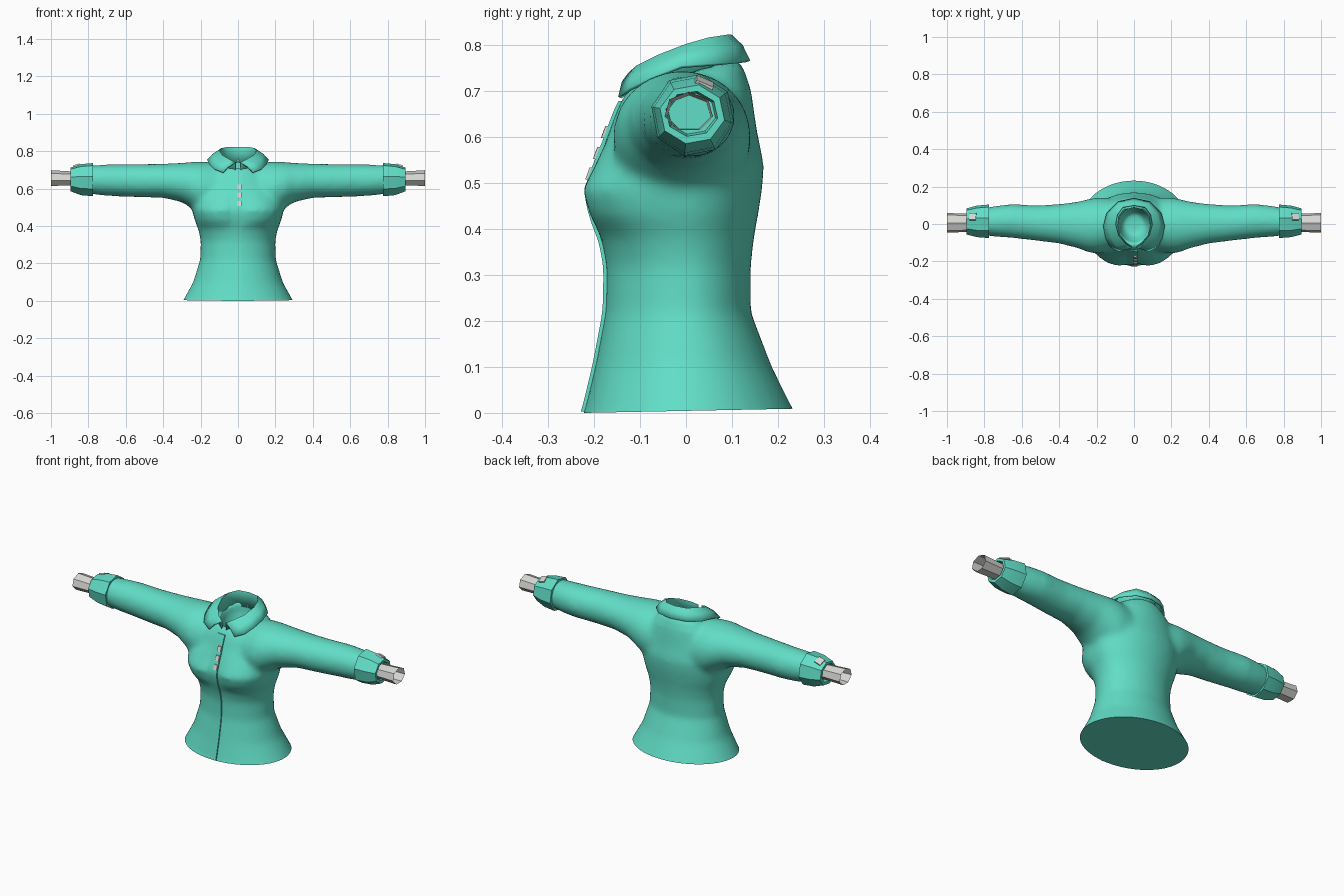
import bpy, bmesh, math
from mathutils import Vector
from mathutils.bvhtree import BVHTree

if "Cube" in bpy.data.objects:
    bpy.data.objects.remove(bpy.data.objects["Cube"])


def material(name, rgb):
    m = bpy.data.materials.new(name)
    m.diffuse_color = (*rgb, 1)
    m.use_nodes = True
    m.node_tree.nodes["Principled BSDF"].inputs["Base Color"].default_value = m.diffuse_color
    return m


TEAL = material("teal cloth", (0.12, 0.73, 0.57))
PALE = material("pale trim", (0.68, 0.68, 0.66))


def finish(bm, name, mat, angle=40, normals=True):
    if normals:
        bmesh.ops.recalc_face_normals(bm, faces=bm.faces)
    me = bpy.data.meshes.new(name)
    bm.to_mesh(me)
    bm.free()
    me.materials.append(mat)
    ob = bpy.data.objects.new(name, me)
    bpy.context.collection.objects.link(ob)
    bpy.ops.object.select_all(action='DESELECT')
    ob.select_set(True)
    bpy.context.view_layer.objects.active = ob
    bpy.ops.object.shade_smooth_by_angle(angle=math.radians(angle))
    return ob


def loft(bm, rings, cap_start=True, cap_end=True, closed=True):
    vs = [[bm.verts.new(p) for p in r] for r in rings]
    n = len(vs[0])
    for a, b in zip(vs, vs[1:]):
        for i in range(n if closed else n - 1):
            j = (i + 1) % n
            bm.faces.new((a[i], a[j], b[j], b[i]))
    if cap_start:
        bm.faces.new(vs[0])
    if cap_end:
        bm.faces.new(vs[-1])


def torso_ring(z, w, front, back, power=2.0, tilt=0.0, dip=0.0, n=32):
    pts = []
    for i in range(n):
        c, s = math.cos(math.tau * i / n), math.sin(math.tau * i / n)
        e = 2 / (power if s < 0 else 2)
        x = w * math.copysign(abs(c) ** e, c)
        y = (back if s > 0 else front) * abs(s) ** e
        if s < 0:
            y += dip * math.exp(-(x / 0.06) ** 2)
        pts.append((x, y, z + tilt * s))
    return pts


def arm_ring(side, x, top, bottom, front, back, n=24, turn=0.0):
    cy, cz = (front + back) / 2, (top + bottom) / 2
    return [(side * x,
             cy + (back - front) / 2 * math.sin(math.tau * i / n + turn),
             cz + (top - bottom) / 2 * math.cos(math.tau * i / n + turn))
            for i in range(n)]


# Torso and sleeves as overlapping closed shells, fused into one skin
TORSO = [(-.06, .335, -.25, .27), (0, .295, -.222, .237), (.1, .24, -.198, .187),
         (.22, .203, -.175, .141), (.32, .2, -.173, .141), (.38, .212, -.185, .148, 2.2),
         (.43, .232, -.22, .157, 2.5, 0, .02), (.485, .245, -.236, .166, 2.6, 0, .025),
         (.54, .25, -.205, .17, 2.4, 0, .012), (.61, .24, -.168, .155),
         (.68, .2, -.15, .142, 2, .02), (.72, .15, -.135, .125, 2, .03),
         (.738, .112, -.122, .11, 2, .03), (.735, .086, -.1, .09, 2, .03),
         (.68, .08, -.09, .085, 2, .01), (.62, .06, -.06, .06)]
SLEEVE = [(.12, .74, .42, -.15, .14), (.2, .744, .46, -.16, .142),
          (.25, .742, .495, -.15, .132), (.3, .738, .527, -.13, .12),
          (.4, .733, .55, -.105, .107), (.52, .731, .553, -.09, .1),
          (.65, .73, .558, -.075, .107), (.72, .728, .562, -.07, .1),
          (.82, .722, .575, -.06, .083)]
bm = bmesh.new()
loft(bm, [torso_ring(*r) for r in TORSO])
for side in (-1, 1):
    loft(bm, [arm_ring(side, *r) for r in SLEEVE])
shell = finish(bm, "shirt_shell", TEAL)
mod = shell.modifiers.new("Fuse", 'REMESH')
mod.mode = 'VOXEL'
mod.voxel_size = 0.013
dg = bpy.context.evaluated_depsgraph_get()
fused = bpy.data.meshes.new_from_object(shell.evaluated_get(dg))
bpy.data.objects.remove(shell)

bm = bmesh.new()
bm.from_mesh(fused)
for _ in range(6):
    bmesh.ops.smooth_vert(bm, verts=[v for v in bm.verts if v.co.z < 0.7 or abs(v.co.x) > 0.15],
                          factor=0.5, use_axis_x=True, use_axis_y=True, use_axis_z=True)
# Trim the hem, slightly higher at the back
cut = bmesh.ops.bisect_plane(bm, geom=bm.verts[:] + bm.edges[:] + bm.faces[:],
                             plane_co=(0, -.22, 0), plane_no=(0, -.02, 1), clear_inner=True)
bmesh.ops.holes_fill(bm, edges=[e for e in bm.edges if e.is_boundary], sides=0)
bmesh.ops.recalc_face_normals(bm, faces=bm.faces)
skin = BVHTree.FromBMesh(bm)
finish(bm, "shirt_body", TEAL, 50)


def front_y(x, z):
    hit = skin.ray_cast(Vector((x, -1, z)), Vector((0, 1, 0)))[0]
    return hit.y if hit else -0.13


# Front overlap with its free edge right of centre
bm = bmesh.new()
rows = []
for i in range(41):
    z = 0.003 + 0.675 * i / 40
    y0, y1 = front_y(-.05, z), front_y(.02, z)
    rows.append([(-.05, y0 + .002, z), (-.015, front_y(-.015, z) - .005, z),
                 (.02, y1 - .008, z), (.02, y1 + .006, z)])
loft(bm, rows)
finish(bm, "front_placket", TEAL)


def plate(bm, centre, size):
    r = bmesh.ops.create_cube(bm, size=1)
    bmesh.ops.scale(bm, vec=size, verts=r['verts'])
    bmesh.ops.translate(bm, vec=centre, verts=r['verts'])


# Front buttons
bm = bmesh.new()
for z in (.52, .565, .61):
    r = bmesh.ops.create_cube(bm, size=1)
    for v in r['verts']:
        px, pz = .008 + v.co.x * .02, z + v.co.z * .026
        v.co = (px, front_y(px, pz) - .009 + v.co.y * .008, pz)
finish(bm, "front_buttons", PALE, 20)

# Cuffs, inner wrist bands and cuff buttons on both arms
CUFF = [(.775, .715, .58, -.055, .08), (.775, .738, .557, -.077, .106),
        (.84, .732, .563, -.072, .1), (.895, .714, .584, -.058, .085),
        (.895, .7, .6, -.045, .07), (.87, .695, .605, -.04, .065)]
BAND = [(.86, .69, .613, -.042, .055), (1.0, .698, .61, -.048, .06)]
for side, tag in ((-1, "left"), (1, "right")):
    bm = bmesh.new()
    loft(bm, [arm_ring(side, *r, n=8, turn=.2) for r in CUFF])
    finish(bm, tag + "_cuff", TEAL, 30)
    bm = bmesh.new()
    loft(bm, [arm_ring(side, *r, n=7) for r in BAND], False, False)
    finish(bm, tag + "_wrist_band", PALE, 30)
    bm = bmesh.new()
    plate(bm, (0, 0, 0), (.036, .04, .009))
    ob = finish(bm, tag + "_cuff_button", PALE, 20)
    ob.location = (side * .862, .04, .717)
    ob.rotation_euler = (-.42, side * .3, 0)

# Folded collar, half stations from back to front: top, outer, inner
COLLAR = [((0, .1, .818), (0, .136, .764), (0, .092, .74)),
          ((.06, .09, .818), (.085, .118, .762), (.057, .078, .74)),
          ((.09, .05, .812), (.143, .06, .757), (.085, .042, .735)),
          ((.1, 0, .798), (.162, -.01, .752), (.092, -.01, .73)),
          ((.085, -.06, .775), (.15, -.075, .727), (.078, -.062, .712)),
          ((.045, -.107, .752), (.125, -.122, .703), (.042, -.102, .69)),
          ((.012, -.127, .737), (.08, -.144, .685), (.012, -.122, .68))]
rows = []
for half in COLLAR:
    top, outer, inner = (Vector(p) for p in half)
    mid = top.lerp(outer, .55) + Vector((0, 0, .009))
    rows.append([inner, top, mid, outer])
bm = bmesh.new()
loft(bm, rows, False, False, closed=False)
collar = finish(bm, "collar", TEAL, 45)
mir = collar.modifiers.new("Mirror", 'MIRROR')
mir.use_axis[0] = True
sol = collar.modifiers.new("Thickness", 'SOLIDIFY')
sol.thickness = 0.008
sol.offset = 0
